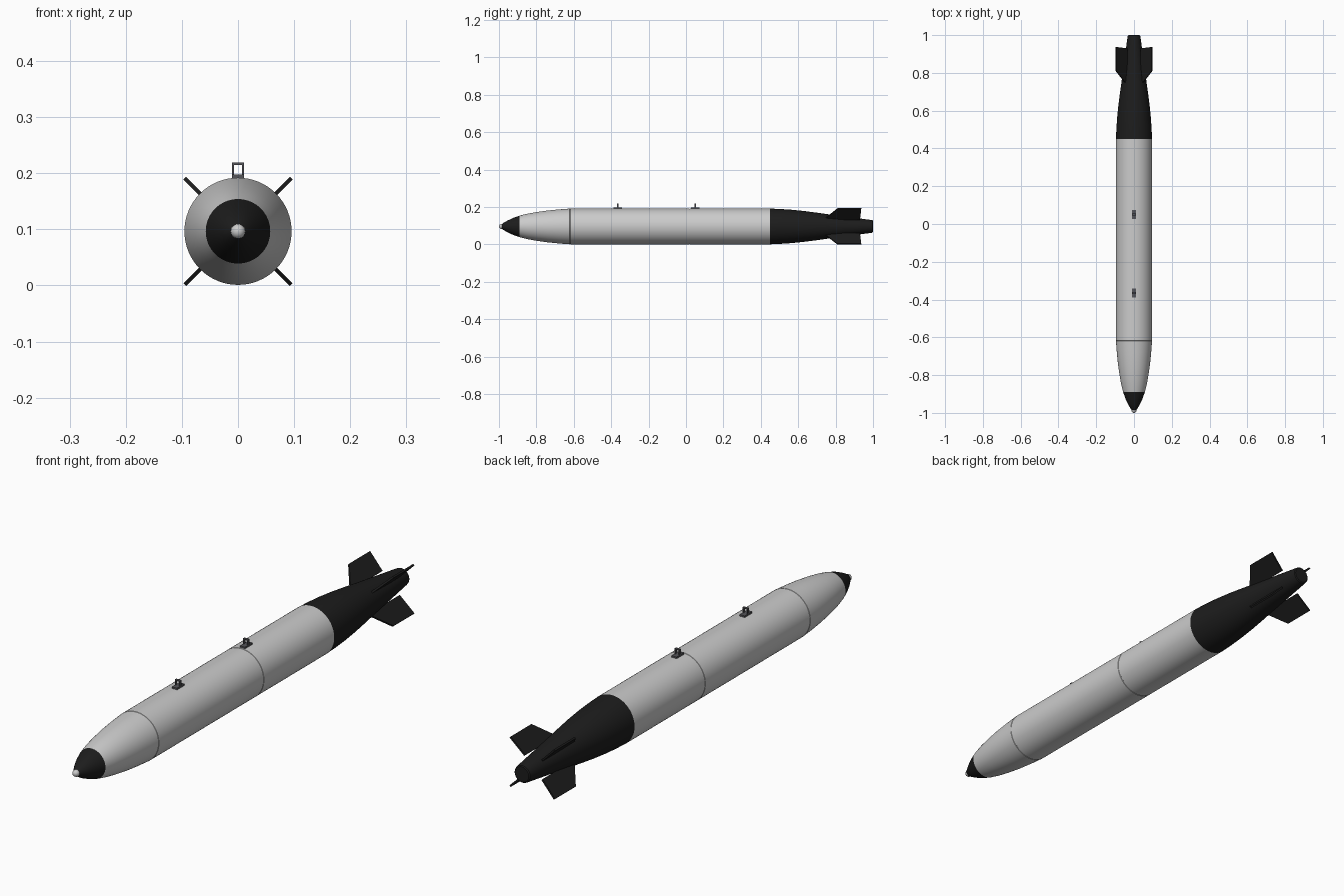
import bpy, bmesh, math
from mathutils import Matrix, Vector

if "Cube" in bpy.data.objects:
    bpy.data.objects.remove(bpy.data.objects["Cube"])

R, CZ, SEG = 0.0955, 0.0965, 64

def material(name, rgb):
    m = bpy.data.materials.new(name)
    m.diffuse_color = (*rgb, 1)
    m.use_nodes = True
    m.node_tree.nodes["Principled BSDF"].inputs["Base Color"].default_value = m.diffuse_color
    return m

BLACK = material("black_paint", (0.012, 0.012, 0.012))
STEEL = material("dark_steel", (0.09, 0.09, 0.1))

def finish(name, bm, mat=None, smooth=True):
    bmesh.ops.recalc_face_normals(bm, faces=bm.faces)
    me = bpy.data.meshes.new(name)
    bm.to_mesh(me)
    bm.free()
    ob = bpy.data.objects.new(name, me)
    bpy.context.collection.objects.link(ob)
    if mat:
        me.materials.append(mat)
    if smooth:
        bpy.ops.object.select_all(action='DESELECT')
        ob.select_set(True)
        bpy.context.view_layer.objects.active = ob
        bpy.ops.object.shade_smooth_by_angle(angle=math.radians(30))
    return ob

def lathe(name, profile, mat=None, cap_end=False):
    """Spin (y, radius) points about the long axis."""
    bm = bmesh.new()
    rings = []
    for y, r in profile:
        rings.append([bm.verts.new((r * math.cos(a), y, CZ + r * math.sin(a)))
                      for a in (2 * math.pi * i / SEG for i in range(SEG))])
    for a, b in zip(rings, rings[1:]):
        for i in range(SEG):
            j = (i + 1) % SEG
            bm.faces.new((a[i], a[j], b[j], b[i]))
    if cap_end:
        bm.faces.new(rings[-1])
    return finish(name, bm, mat)

def groove(y):
    return [(y - 0.002, R), (y - 0.001, R - 0.001), (y + 0.001, R - 0.001), (y + 0.002, R)]

# Nose: small fuze tip, black cap, grey ogive
lathe("fuze_tip", [(-0.987 - 0.013 * math.cos(t), max(0.013 * math.sin(t), 0.0002))
                   for t in (math.pi / 2 * i / 8 for i in range(9))] + [(-0.975, 0.013)])
lathe("nose_cap", [(-0.985, 0.012), (-0.98, 0.0165), (-0.955, 0.031), (-0.925, 0.045),
                   (-0.89, 0.0575)], BLACK)
lathe("nose_section", [(-0.89, 0.0575), (-0.85, 0.0675), (-0.80, 0.0765), (-0.74, 0.085),
                       (-0.68, 0.091)] + groove(-0.62))

# Cylindrical body with a joint line
lathe("body_tube", [(-0.618, R)] + groove(0.02) + [(0.45, R)])

# Tapered tail
lathe("tail_cone", [(0.45, R), (0.50, 0.0935), (0.56, 0.0895), (0.63, 0.0825), (0.70, 0.0735),
                    (0.76, 0.065), (0.85, 0.053), (0.93, 0.0425), (0.99, 0.0345),
                    (0.997, 0.033), (1.0, 0.029)], BLACK, cap_end=True)

# Four diagonal fins
FIN = [(0.745, 0.062), (0.81, 0.134), (0.937, 0.134), (0.93, 0.052), (0.85, 0.052)]
for k, name in enumerate(("upper_right", "upper_left", "lower_left", "lower_right")):
    bm = bmesh.new()
    rot = Matrix.Rotation(-math.radians(45 + 90 * k), 4, 'Y')
    sides = [[bm.verts.new(rot @ Vector((r, y, s * 0.0035)) + Vector((0, 0, CZ)))
              for y, r in FIN] for s in (-1, 1)]
    bm.faces.new(sides[0])
    bm.faces.new(sides[1])
    for i in range(len(FIN)):
        j = (i + 1) % len(FIN)
        bm.faces.new((sides[0][i], sides[0][j], sides[1][j], sides[1][i]))
    finish("fin_" + name, bm, BLACK, smooth=False)

# Suspension lugs: foot plate with an upright square loop
def box(bm, c, s):
    bmesh.ops.create_cube(bm, size=1, matrix=Matrix.Translation(c) @ Matrix.Diagonal((*s, 1)))

for name, y in (("front", -0.365), ("rear", 0.05)):
    bm = bmesh.new()
    box(bm, (0, y, 0.194), (0.022, 0.046, 0.008))
    for sx in (-1, 1):
        box(bm, (sx * 0.009, y, 0.206), (0.004, 0.009, 0.026))
    box(bm, (0, y, 0.217), (0.022, 0.009, 0.004))
    finish("lug_" + name, bm, STEEL, smooth=False)
